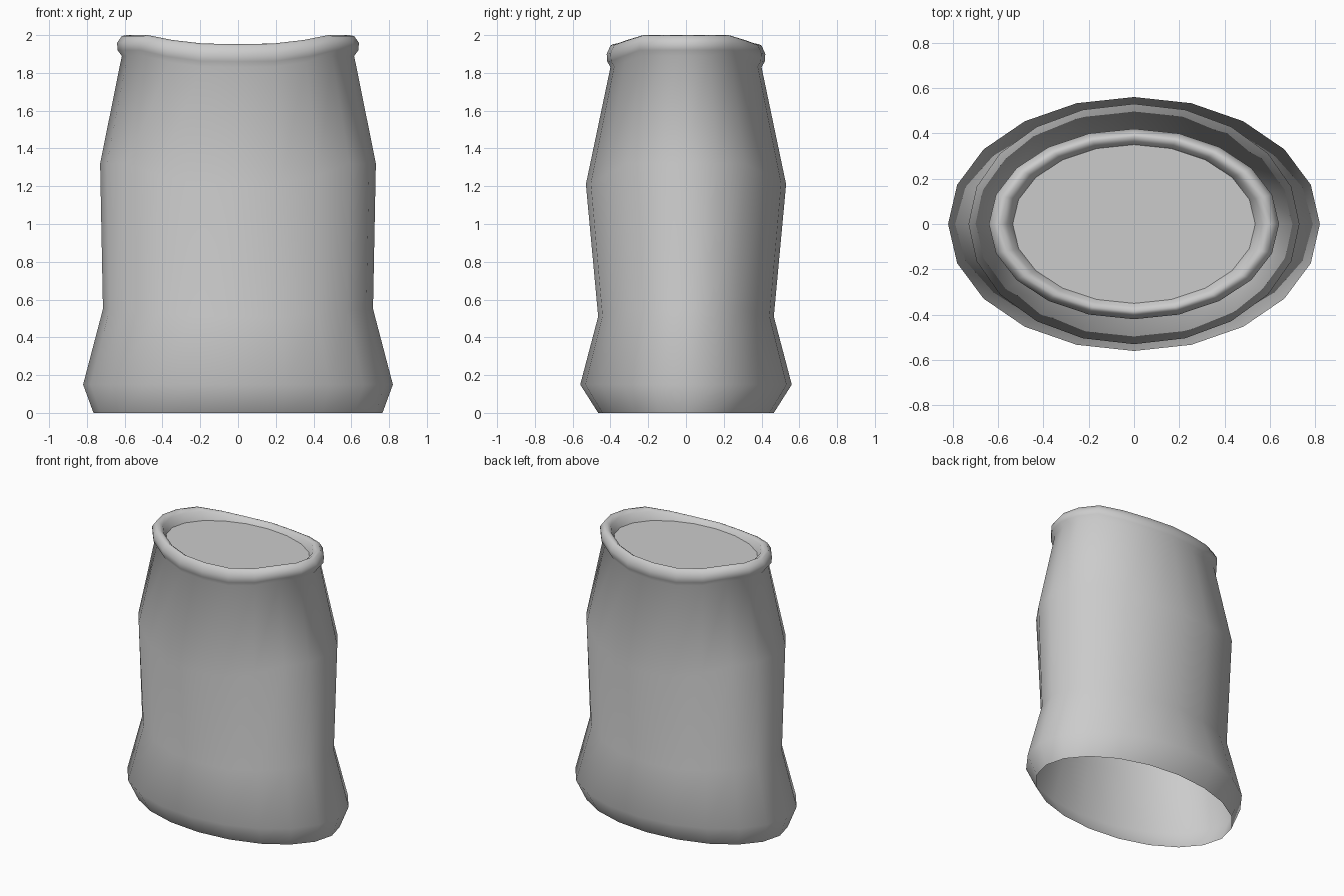
import bpy
import bmesh
from math import sin, cos, pi

SIDES = 20

cube = bpy.data.objects.get("Cube")
if cube:
    bpy.data.objects.remove(cube, do_unlink=True)

grey = bpy.data.materials.new("plain_grey")
grey.use_nodes = True
colour = (0.6, 0.6, 0.6, 1)
grey.diffuse_color = colour
grey.node_tree.nodes["Principled BSDF"].inputs["Base Color"].default_value = colour


def ring(bm, rx, ry, z, sag):
    """Oval loop whose front and back dip below its two ends."""
    verts = []
    for i in range(SIDES):
        a = 2 * pi * i / SIDES
        t = max(0, (abs(sin(a)) - 0.588) / 0.412)
        dip = sag * t * t * (3 - 2 * t)
        verts.append(bm.verts.new((rx * cos(a), ry * sin(a), z - dip)))
    return verts


def finish(bm, name, smooth):
    mesh = bpy.data.meshes.new(name)
    for face in bm.faces:
        face.smooth = smooth
    bm.to_mesh(mesh)
    bm.free()
    mesh.materials.append(grey)
    obj = bpy.data.objects.new(name, mesh)
    bpy.context.collection.objects.link(obj)
    return obj


def loft(name, rings):
    """Open shell skinned through a stack of oval loops."""
    bm = bmesh.new()
    loops = [ring(bm, *r) for r in rings]
    for low, high in zip(loops, loops[1:]):
        for i in range(SIDES):
            j = (i + 1) % SIDES
            bm.faces.new((low[i], low[j], high[j], high[i]))
    return finish(bm, name, True)


# Sleeve-like body, open underneath, with a rolled lip that turns inward
# Each loop: half width, half depth, height at the ends, sag at front and back
loft("body_and_rolled_lip", [
    (0.765, 0.465, 0.0, 0.0),
    (0.82, 0.56, 0.15, 0.0),
    (0.715, 0.465, 0.55, 0.04),
    (0.73, 0.53, 1.32, 0.11),
    (0.615, 0.40, 1.89, 0.06),
    (0.638, 0.417, 1.92, 0.06),
    (0.64, 0.42, 1.96, 0.06),
    (0.615, 0.40, 1.995, 0.05),
    (0.59, 0.385, 2.0, 0.047),
    (0.56, 0.365, 1.98, 0.042),
    (0.535, 0.35, 1.92, 0.0),
])

# Flat lid set just inside the lip
bm = bmesh.new()
bm.faces.new(ring(bm, 0.535, 0.35, 1.92, 0.0))
finish(bm, "recessed_lid", False)
